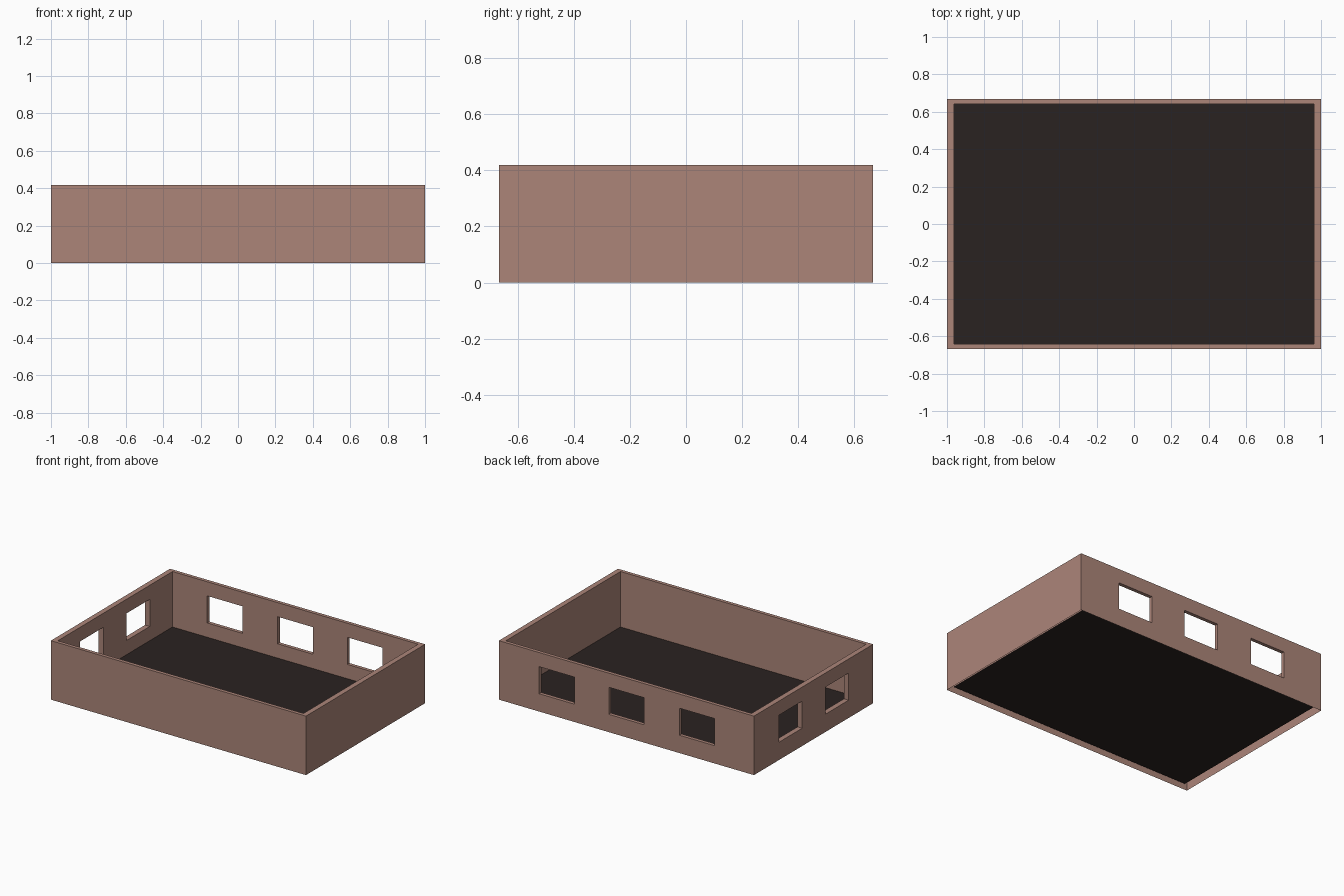
import bpy, bmesh

if "Cube" in bpy.data.objects:
    bpy.data.objects.remove(bpy.data.objects["Cube"])

# Overall sizes: outer half extents, inner half extents, heights
OX, OY, IX, IY = 1.0, 0.667, 0.963, 0.642
TOP, FLOOR = 0.418, 0.025
SILL, HEAD = 0.126, 0.318


def material(name, rgb):
    m = bpy.data.materials.new(name)
    m.diffuse_color = (*rgb, 1)
    m.use_nodes = True
    m.node_tree.nodes["Principled BSDF"].inputs["Base Color"].default_value = m.diffuse_color
    return m


def add_object(name, bm, mat):
    mesh = bpy.data.meshes.new(name)
    bm.to_mesh(mesh)
    bm.free()
    mesh.materials.append(mat)
    bpy.context.collection.objects.link(bpy.data.objects.new(name, mesh))


def add_wall(bm, along_x, side, windows):
    """Double-skinned wall; windows is a list of (start, end) openings."""
    cuts = sorted(v for w in windows for v in w)
    uo, ui = (OX, IX) if along_x else (OY, IY)
    vo, vi = (OY, IY) if along_x else (OX, IX)
    us = {"out": [-uo, *cuts, uo], "in": [-ui, *cuts, ui]}
    zs = {"out": [0, SILL, HEAD, TOP], "in": [FLOOR, SILL, HEAD, TOP]}
    depth = {"out": side * vo, "in": side * vi}

    def pt(skin, i, j):
        u, v, z = us[skin][i], depth[skin], zs[skin][j]
        return (u, v, z) if along_x else (v, u, z)

    def quad(*keys):
        bm.faces.new([bm.verts.new(pt(*k)) for k in keys])

    for i in range(len(cuts) + 1):
        for j in range(3):
            ring = [(i, j), (i + 1, j), (i + 1, j + 1), (i, j + 1)]
            if i % 2 == 1 and j == 1:      # window reveal
                for a, b in zip(ring, ring[1:] + ring[:1]):
                    quad(("out", *a), ("out", *b), ("in", *b), ("in", *a))
            else:                          # outer and inner skin
                for skin in ("out", "in"):
                    quad(*[(skin, *k) for k in ring])
        # top rim
        quad(("out", i, 3), ("out", i + 1, 3), ("in", i + 1, 3), ("in", i, 3))


def openings(centres, width):
    return [(c - width / 2, c + width / 2) for c in centres]


brick = material("wall_brown", (0.412, 0.235, 0.191))
dark = material("floor_dark", (0.023, 0.016, 0.015))

# Walls: windows in the back and left only
bm = bmesh.new()
add_wall(bm, True, 1, openings((-0.553, 0, 0.547), 0.276))
add_wall(bm, True, -1, [])
add_wall(bm, False, -1, openings((-0.263, 0.257), 0.26))
add_wall(bm, False, 1, [])
bmesh.ops.remove_doubles(bm, verts=bm.verts, dist=1e-4)
bmesh.ops.recalc_face_normals(bm, faces=bm.faces)
add_object("walls", bm, brick)

# Floor: single sheet raised slightly above the bottom edge
bm = bmesh.new()
bm.faces.new([bm.verts.new((x * IX, y * IY, FLOOR))
              for x, y in ((-1, -1), (1, -1), (1, 1), (-1, 1))])
add_object("floor", bm, dark)
